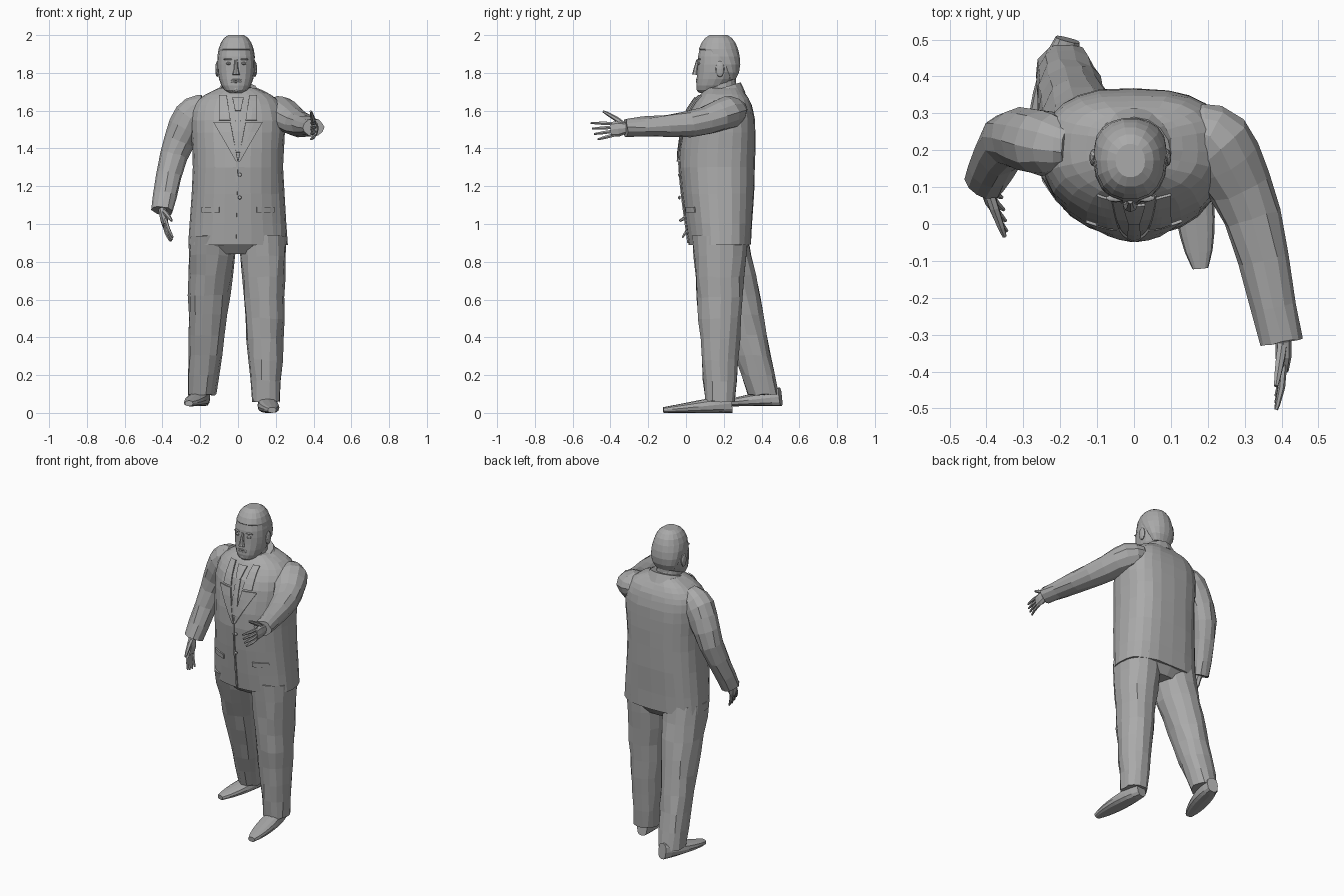
import bpy
import bmesh
import random
from math import cos, sin, pi, tau, sqrt
from mathutils import Vector
from mathutils.bvhtree import BVHTree

random.seed(4)
if "Cube" in bpy.data.objects:
    bpy.data.objects.remove(bpy.data.objects["Cube"], do_unlink=True)

shade = (.4, .4, .4, 1)
grey = bpy.data.materials.new("plain_grey")
grey.use_nodes = True
grey.diffuse_color = shade
grey.node_tree.nodes["Principled BSDF"].inputs["Base Color"].default_value = shade


def finish(name, bm):
    """Turn a bmesh into a named flat-shaded object."""
    bmesh.ops.recalc_face_normals(bm, faces=bm.faces)
    mesh = bpy.data.meshes.new(name)
    bm.to_mesh(mesh)
    bm.free()
    mesh.materials.append(grey)
    obj = bpy.data.objects.new(name, mesh)
    bpy.context.collection.objects.link(obj)
    return obj


def lerp(a, b, t):
    return a + (b - a) * t


def spline(keys, steps=3):
    """Smooth curve through tuples of numbers."""
    result = []
    for k in range(len(keys) - 1):
        before, start = keys[max(k - 1, 0)], keys[k]
        end, after = keys[k + 1], keys[min(k + 2, len(keys) - 1)]
        for step in range(steps):
            t = step / steps
            ease = t * t * (3 - 2 * t)
            leave = t * (1 - t) ** 2 / 2
            arrive = t * t * (t - 1) / 2
            result.append(tuple(
                lerp(b, c, ease) + leave * (c - a) + arrive * (d - b)
                for a, b, c, d in zip(before, start, end, after)))
    return result + [keys[-1]]


def skin(name, loops, jitter):
    """Bridge successive closed loops of points and cap both ends."""
    bm = bmesh.new()
    rows = []
    for loop in loops:
        row = []
        for point in loop:
            noise = Vector([random.uniform(-jitter, jitter) for axis in "xyz"])
            row.append(bm.verts.new(Vector(point) + noise))
        rows.append(row)
    for low, high in zip(rows, rows[1:]):
        for i in range(len(low)):
            bm.faces.new((low[i - 1], low[i], high[i], high[i - 1]))
    bm.faces.new(rows[0])
    bm.faces.new(rows[-1])
    return finish(name, bm)


def oval(sides, front, back):
    """Unit rounded outline with its own squareness for each half."""
    outline = []
    for i in range(sides):
        c, s = cos(tau * i / sides), sin(tau * i / sides)
        bend = 2 / (back if s > 0 else front)
        outline.append((abs(c) ** bend * (1 if c > 0 else -1),
                        abs(s) ** bend * (1 if s > 0 else -1)))
    return outline


def stack(name, rings, sides=16, front=2, back=2, tilt=0, jitter=0):
    """Loft level rings of (z, x, y, half width, half depth)."""
    outline = oval(sides, front, back)
    loops = [[(x + rx * u, y + ry * v, z + tilt * ry * v) for u, v in outline]
             for z, x, y, rx, ry in rings]
    return skin(name, loops, jitter)


def tube(name, path, hint=(0, 0, 1), sides=8, square=2, jitter=0):
    """Loft rings square to a path of (point, side radius, up radius)."""
    points = [Vector(section[0]) for section in path]
    loops = []
    for k, (_, wide, tall) in enumerate(path):
        ahead = points[min(k + 1, len(path) - 1)] - points[max(k - 1, 0)]
        side = ahead.cross(Vector(hint)).normalized()
        up = side.cross(ahead).normalized()
        loops.append([points[k] + side * wide * u + up * tall * v
                      for u, v in oval(sides, square, square)])
    return skin(name, loops, jitter)


def blob(name, centre, size):
    bm = bmesh.new()
    bmesh.ops.create_icosphere(bm, subdivisions=2, radius=1)
    bmesh.ops.scale(bm, vec=size, verts=bm.verts)
    bmesh.ops.translate(bm, vec=centre, verts=bm.verts)
    return finish(name, bm)


# Jacket body
jacket = stack("jacket", spline([
    (.89, 0, .18, .265, .165), (1.3, 0, .165, .24, .2), (1.55, 0, .18, .25, .185),
    (1.66, 0, .195, .21, .14), (1.72, 0, .2, .1, .09)]), 24, 2.1, 2.8, jitter=.002)

bm = bmesh.new()
bm.from_mesh(jacket.data)
surface = BVHTree.FromBMesh(bm)
bm.free()


def strip(name, bottom, top, lift, mirror=1):
    """Thin cloth laid on the jacket front between two (z, x from, x to) edges."""
    bm = bmesh.new()
    parts = 4
    grid = []
    for row in range(parts + 1):
        z, a, b = [lerp(p, q, row / parts) for p, q in zip(bottom, top)]
        line = []
        for column in range(parts + 1):
            x = lerp(a, b, column / parts) * mirror
            hit = surface.ray_cast(Vector((x, -1, z)), Vector((0, 1, 0)))[0]
            line.append(bm.verts.new((x, (hit.y if hit else .1) - lift, z)))
        grid.append(line)
    for low, high in zip(grid, grid[1:]):
        for i in range(parts):
            bm.faces.new((low[i], low[i + 1], high[i + 1], high[i]))
    solid = finish(name, bm).modifiers.new("thickness", "SOLIDIFY")
    solid.thickness = .008
    solid.offset = 0


# Shirt front, tie, front edge and buttons
strip("shirt_front", (1.34, -.01, .01), (1.68, -.06, .06), .001)
strip("tie", (1.38, -.02, .02), (1.6, -.015, .015), .007)
strip("tie_knot", (1.6, -.015, .015), (1.67, -.03, .03), .013)
strip("front_edge", (.9, -.02, -.01), (1.33, -.01, 0), .003)
for z in (1.14, 1.26):
    blob("button", (.01, -.035, z), (.01, .007, .01))

# Lapels and pocket flaps
for tag, m in (("left", 1), ("right", -1)):
    strip(tag + "_lapel", (1.33, 0, .01), (1.54, .04, .13), .01, m)
    strip(tag + "_collar_lapel", (1.55, .04, .1), (1.68, .06, .1), .01, m)
    strip(tag + "_pocket_flap", (1.06, .1, .19), (1.09, .1, .19), .004, m)

# Collars and neck
mid = -.01
stack("jacket_collar", [(1.66, 0, .195, .14, .12), (1.72, 0, .19, .1, .1)], tilt=.3)
stack("shirt_collar", [(1.68, mid, .18, .08, .09), (1.74, mid, .18, .075, .08)], tilt=.3)
stack("neck", [(1.6, mid, .18, .07, .08), (1.8, mid, .185, .07, .08)], 12)


def skull(name, first, scale, cut):
    """Egg with the jaw pushed forward; cut slopes its front edge back."""
    rings = []
    count = 12
    for i in range(first, count):
        height = -cos(pi * i / count)
        width = sin(pi * i / count) ** .7 * scale
        y = .172 - .06 * min(height, 0) ** 2
        depth = .113 * width
        back = max(0, .5 - height) * cut
        narrow = sqrt(1 - (back / depth) ** 2)
        rings.append((1.845 + .157 * scale * height, mid, y + back,
                      .1 * width * narrow, depth - back))
    stack(name, rings, 18, 2.2, 2.1)


# Head, hair and face
skull("head", 1, 1, 0)
skull("hair", 4, 1.03, .08)
tube("nose", [((mid, .065, 1.87), .008, .01), ((mid, .055, 1.82), .012, .015),
              ((mid, .052, 1.79), .02, .02)], (0, 1, 0))
for label, z in (("upper_lip", 1.763), ("lower_lip", 1.752)):
    blob(label, (mid, .06, z), (.03, .008, .006))
blob("chin", (mid, .075, 1.715), (.03, .02, .02))
for tag, m in (("left", 1), ("right", -1)):
    blob(tag + "_eye", (mid + .04 * m, .07, 1.85), (.014, .012, .008))
    blob(tag + "_brow", (mid + .04 * m, .07, 1.872), (.027, .01, .005))
    blob(tag + "_ear", (mid + .1 * m, .18, 1.82), (.011, .024, .043))

# Sleeves: one raised forward, one hanging
for name, hint, flat, keys in (
    ("left_sleeve", (0, 0, 1), .85, [
        (.15, .26, 1.61, .06), (.22, .22, 1.59, .1), (.32, .02, 1.53, .08), (.4, -.32, 1.51, .055)]),
    ("right_sleeve", (1, 0, 0), 1, [
        (-.17, .21, 1.63, .06), (-.25, .22, 1.57, .09), (-.34, .23, 1.36, .075), (-.4, .12, 1.07, .057)]),
):
    path = [((x, y, z), r, r * flat) for x, y, z, r in spline(keys)]
    tube(name, path, hint, 12, jitter=.004)


def hand(tag, wrist, forward, thumbward, palmward):
    """Palm, four spread fingers and a thumb in the hand's own axes."""
    f, s, n = [Vector(v).normalized() for v in (forward, thumbward, palmward)]

    def at(along, across, curl=0):
        return Vector(wrist) + f * along + s * across + n * curl

    tube(tag + "_palm", [(at(-.04, 0), .025, .028), (at(.02, 0), .022, .03),
                         (at(.06, 0), .022, .042), (at(.1, 0), .014, .038)], s)
    for i, label in enumerate(("index", "middle", "ring", "little")):
        base, tip, reach = .03 - .02 * i, .045 - .03 * i, .2 - .003 * i * i
        path = []
        for t in (0, .5, .9, 1):
            r = .01 - .005 * t ** 4
            path.append((at(lerp(.08, reach, t), lerp(base, tip, t), .02 * t * t), r, r))
        tube(tag + "_" + label + "_finger", path, s, 6)
    thumb = []
    for t in (0, .4, .8, 1):
        r = .014 - .008 * t ** 3
        thumb.append((at(lerp(.01, .13, t), .1 * t ** .8, .02 * t), r, r))
    tube(tag + "_thumb", thumb, n, 6)


hand("left", (.405, -.3, 1.51), (0, -1, -.1), (0, -.1, 1), (-1, 0, 0))
hand("right", (-.4, .11, 1.08), (.15, -.45, -.85), (.1, -.9, .5), (1, .15, .1))


def leg(tag, side, hem, heel, toe, lift):
    """Trouser leg widening from hem to hip, over a tapered shoe."""
    rings = []
    parts = 8
    for i in range(parts + 1):
        t = i / parts
        rings.append((lerp(.06 + lift, .94, t), lerp(hem[0], .13 * side, t), lerp(hem[1], .18, t),
                      lerp(.075, .13, t), lerp(.08, .15, t)))
    stack(tag + "_trouser_leg", rings, 14, 2.2, 2.2, jitter=.005)
    shoe = []
    for i in range(parts + 1):
        t = i / parts
        tall = lerp(.05, .015, t)
        x, y = [lerp(a, b, t) for a, b in zip(heel, toe)]
        shoe.append(((x, y, lift + tall), .055 * sqrt(sin(pi * lerp(.12, .95, t))), tall))
    tube(tag + "_shoe", shoe, sides=12, square=2.6)


# Trousers and shoes
stack("trouser_seat", [(.84, 0, .19, .2, .11), (.89, 0, .185, .24, .15),
                       (.95, 0, .18, .24, .15)], front=2.4, back=2.4)
leg("left", 1, (.15, .18), (.145, .24), (.18, -.12), 0)
leg("right", -1, (-.19, .41), (-.18, .5), (-.26, .19), .035)
